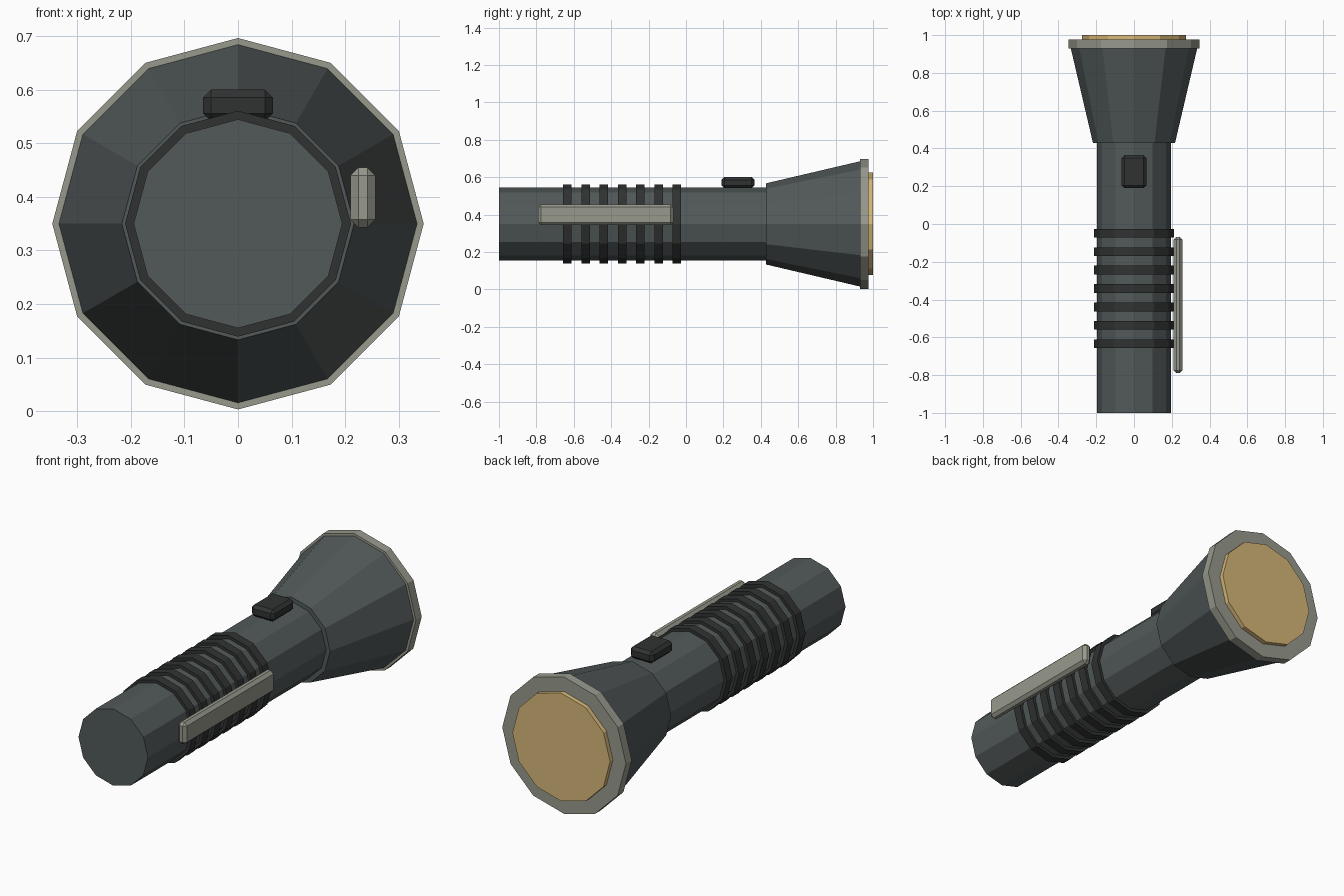
import bpy, math

if "Cube" in bpy.data.objects:
    bpy.data.objects.remove(bpy.data.objects["Cube"])

AXIS_Z = 0.35
SIDES = 12


def material(name, rgb):
    m = bpy.data.materials.new(name)
    m.diffuse_color = (*rgb, 1)
    m.use_nodes = True
    m.node_tree.nodes["Principled BSDF"].inputs["Base Color"].default_value = m.diffuse_color
    return m


BODY = material("body_grey", (0.085, 0.10, 0.10))
RUBBER = material("dark_rubber", (0.03, 0.032, 0.032))
METAL = material("pale_metal", (0.31, 0.32, 0.265))
GLASS = material("warm_lens", (0.68, 0.48, 0.19))


def barrel(name, y0, y1, r0, r1, mat):
    """Twelve-sided section along y, with a corner pointing straight up."""
    bpy.ops.mesh.primitive_cone_add(
        vertices=SIDES, radius1=r1, radius2=r0, depth=y1 - y0,
        location=(0, (y0 + y1) / 2, AXIS_Z), rotation=(math.pi / 2, 0, 0))
    ob = bpy.context.object
    ob.name = name
    ob.data.materials.append(mat)
    return ob


def chamfered_box(name, lo, hi, bevel, mat):
    bpy.ops.mesh.primitive_cube_add(
        size=1, location=[(a + b) / 2 for a, b in zip(lo, hi)])
    ob = bpy.context.object
    ob.name = name
    ob.scale = [b - a for a, b in zip(lo, hi)]
    bpy.ops.object.transform_apply(location=False, rotation=False, scale=True)
    mod = ob.modifiers.new("chamfer", 'BEVEL')
    mod.width = bevel
    mod.segments = 1
    ob.data.materials.append(mat)
    return ob


# Handle tube and flared head
barrel("handle", -1.0, 0.44, 0.195, 0.195, BODY)
barrel("head", 0.428, 0.94, 0.217, 0.337, BODY)

# Bezel and lens
barrel("bezel", 0.93, 0.977, 0.347, 0.347, METAL)
barrel("lens", 0.95, 1.0, 0.274, 0.274, GLASS)

# Rubber grip rings
for i in range(7):
    y = -0.634 + i * 0.0975
    barrel(f"grip_ring_{i + 1}", y - 0.023, y + 0.023, 0.211, 0.211, RUBBER)

# Switch on top, clip on the right
chamfered_box("switch", (-0.065, 0.19, 0.541), (0.065, 0.365, 0.601), 0.015, RUBBER)
chamfered_box("clip", (0.21, -0.79, 0.343), (0.257, -0.068, 0.455), 0.015, METAL)
